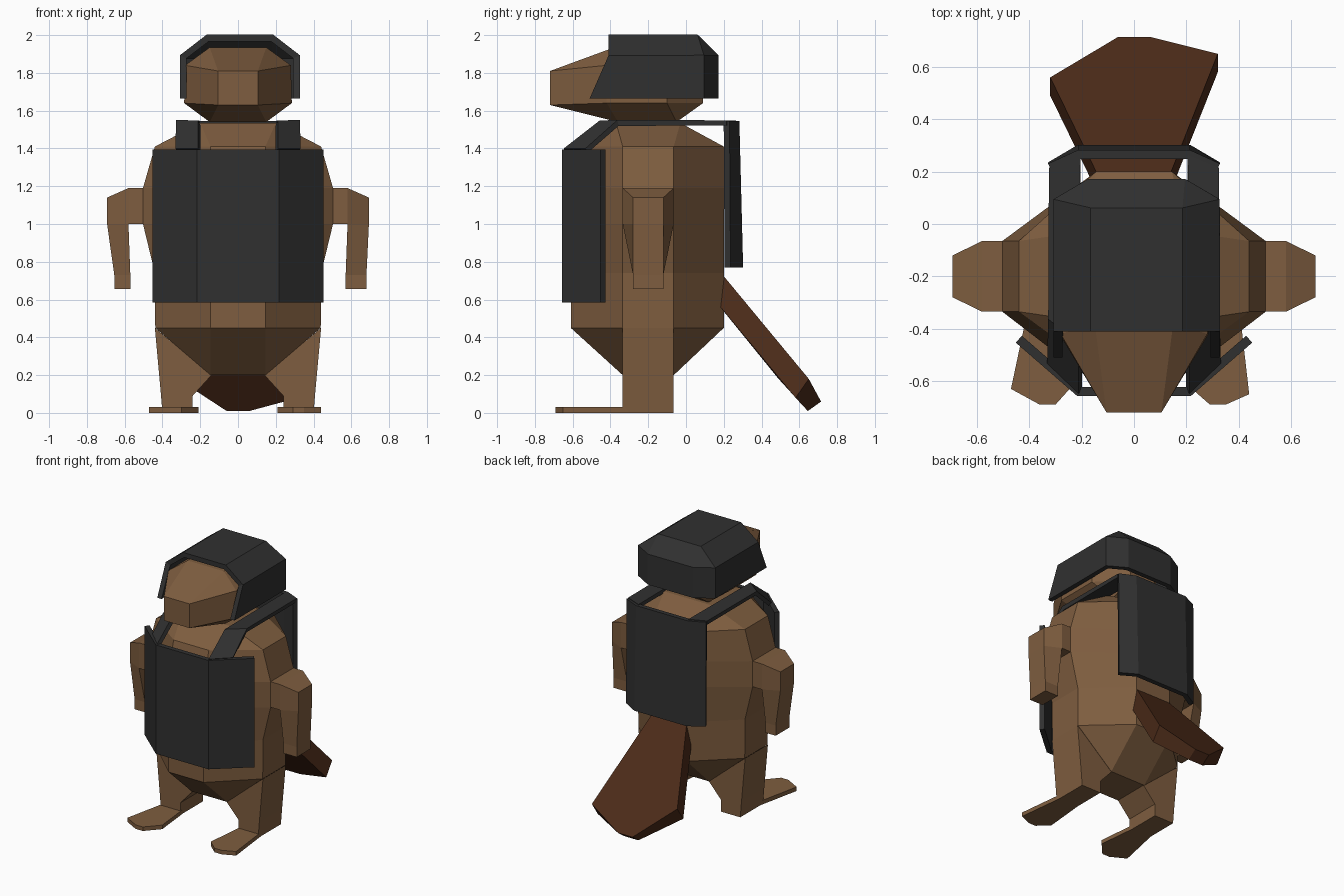
import bpy, bmesh

if "Cube" in bpy.data.objects:
    bpy.data.objects.remove(bpy.data.objects["Cube"])


def material(name, rgb):
    m = bpy.data.materials.new(name)
    m.diffuse_color = (*rgb, 1)
    m.use_nodes = True
    m.node_tree.nodes["Principled BSDF"].inputs["Base Color"].default_value = m.diffuse_color
    return m


FUR = material("fur", (0.21, 0.11, 0.05))
TAIL = material("tail_skin", (0.075, 0.025, 0.01))
CLOTH = material("dark_cloth", (0.03, 0.03, 0.03))


def loft(name, rings, mat, closed=True, thickness=0, cap_end=False):
    """Skin equal-length rings; closed rings are capped, open ones thickened."""
    bm = bmesh.new()
    rows = [[bm.verts.new(p) for p in r] for r in rings]
    n = len(rows[0])
    for a, b in zip(rows, rows[1:]):
        for i in range(n if closed else n - 1):
            j = (i + 1) % n
            bm.faces.new((a[i], a[j], b[j], b[i]))
    if closed:
        bm.faces.new(rows[0])
    if closed or cap_end:
        bm.faces.new(rows[-1])
    bmesh.ops.remove_doubles(bm, verts=bm.verts, dist=0.0005)
    bmesh.ops.recalc_face_normals(bm, faces=bm.faces)
    me = bpy.data.meshes.new(name)
    bm.to_mesh(me)
    bm.free()
    me.materials.append(mat)
    ob = bpy.data.objects.new(name, me)
    bpy.context.collection.objects.link(ob)
    if thickness:
        mod = ob.modifiers.new("thickness", 'SOLIDIFY')
        mod.thickness = thickness
        mod.offset = 0
        mod.use_even_offset = True
    return ob


def octagon(z, side, mid, y0, y1, y2, y3, zf=None):
    """Chamfered box section: side/mid half widths, four depths front to back."""
    zf = z if zf is None else zf
    return [(-mid, y0, zf), (mid, y0, zf), (side, y1, z), (side, y2, z),
            (mid, y3, z), (-mid, y3, z), (-side, y2, z), (-side, y1, z)]


# Torso
sections = [(0.45, 0.438, -0.61), (0.74, 0.44, -0.61), (1.0, 0.503, -0.61),
            (1.19, 0.503, -0.61), (1.41, 0.44, -0.55)]
loft("torso", [octagon(0.2, 0.145, 0.145, -0.335, -0.335, -0.065, -0.065)]
     + [octagon(z, s, 0.145, f, -0.335, -0.065, 0.2) for z, s, f in sections]
     + [octagon(1.535, 0.2, 0.2, -0.37, -0.37, -0.03, -0.03)], FUR)

# Head with blunt snout
loft("head", [octagon(1.54, 0.15, 0.15, -0.36, -0.36, -0.05, -0.05),
              octagon(1.64, 0.285, 0.105, -0.72, -0.42, -0.1, 0.09, 1.63),
              octagon(1.84, 0.28, 0.105, -0.72, -0.42, -0.1, 0.09, 1.81),
              octagon(1.935, 0.15, 0.15, -0.38, -0.38, -0.05, -0.05)], FUR)

# Limbs, left and right differ slightly
foot_tips = {1: [(0.21, -0.62), (0.29, -0.69), (0.35, -0.69), (0.44, -0.65)],
             -1: [(0.21, -0.59), (0.30, -0.69), (0.36, -0.69), (0.47, -0.63)]}
hand_edge = {1: 0.68, -1: 0.655}
for side, label in ((1, "right"), (-1, "left")):
    # Legs
    leg = [(0.14, 0.2, 0.44, 0.45), (0.24, 0.09, 0.41, 0.12), (0.24, 0, 0.40, 0)]
    loft(label + "_leg",
         [[(side * xi, -0.335, zi), (side * xo, -0.335, zo),
           (side * xo, -0.067, zo), (side * xi, -0.067, zi)]
          for xi, zi, xo, zo in leg], FUR)

    # Flat webbed feet
    outline = [(0.24, -0.3)] + foot_tips[side] + [(0.40, -0.3)]
    loft(label + "_foot",
         [[(side * x, y, z) for x, y in outline] for z in (0, 0.03)], FUR)

    # Upper arms
    arm = [(0.45, -0.335, -0.065, 1.19), (0.58, -0.335, -0.065, 1.19),
           (0.693, -0.28, -0.12, 1.14)]
    loft(label + "_upper_arm",
         [[(side * x, y0, 1.0), (side * x, y1, 1.0),
           (side * x, y1, z), (side * x, y0, z)] for x, y0, y1, z in arm], FUR)

    # Forearms
    xo = hand_edge[side]
    fore = [(1.0, 0.58, 0.693, 0.135), (0.73, 0.57, xo, 0.08), (0.655, 0.57, xo, 0.08)]
    loft(label + "_forearm",
         [[(side * a, -0.2 - w, z), (side * b, -0.28, z),
           (side * b, -0.12, z), (side * a, -0.2 + w, z)] for z, a, b, w in fore], FUR)

    # Vest shoulder straps: inner depth, outer depth, height
    path = [(-0.64, -0.525, 1.39), (-0.45, -0.36, 1.535), (0.265, 0.215, 1.535)]
    loft(label + "_strap",
         [[(side * 0.205, yi, z), (side * 0.325, yo, z)] for yi, yo, z in path],
         CLOTH, closed=False, thickness=0.028)


def panel(name, levels, fold, edge):
    """Folded vest panel: each level is height, middle depth, edge depth."""
    loft(name, [[(-edge, ye, z), (-fold, ym, z), (fold, ym, z), (edge, ye, z)]
                for z, ym, ye in levels], CLOTH, closed=False, thickness=0.035)


# Vest panels
panel("vest_front", [(0.585, -0.64, -0.44), (1.395, -0.64, -0.44)], 0.21, 0.44)
panel("vest_back", [(0.77, 0.285, 0.22), (1.545, 0.265, 0.215)], 0.21, 0.32)

# Helmet: open-fronted shell
def helmet_row(z, half, front, corner, back, mid):
    c = 0.01
    return [(c - half, front, z), (c - half, corner, z), (c - mid, back, z),
            (c + mid, back, z), (c + half, corner, z), (c + half, front, z)]


loft("helmet", [helmet_row(1.665, 0.3, -0.51, 0.085, 0.155, 0.18),
                helmet_row(1.885, 0.3, -0.41, 0.085, 0.155, 0.18),
                helmet_row(1.985, 0.17, -0.41, 0.055, 0.055, 0.17)],
     CLOTH, closed=False, thickness=0.035, cap_end=True)

# Flat paddle tail
top = [(-0.13, 0.17, 0.76), (-0.32, 0.56, 0.28), (-0.06, 0.715, 0.06),
       (0.06, 0.715, 0.06), (0.32, 0.65, 0.18), (0.13, 0.17, 0.76)]
loft("tail", [top, [(x, y - 0.07, max(z - 0.1, 0.01)) for x, y, z in top]], TAIL)
